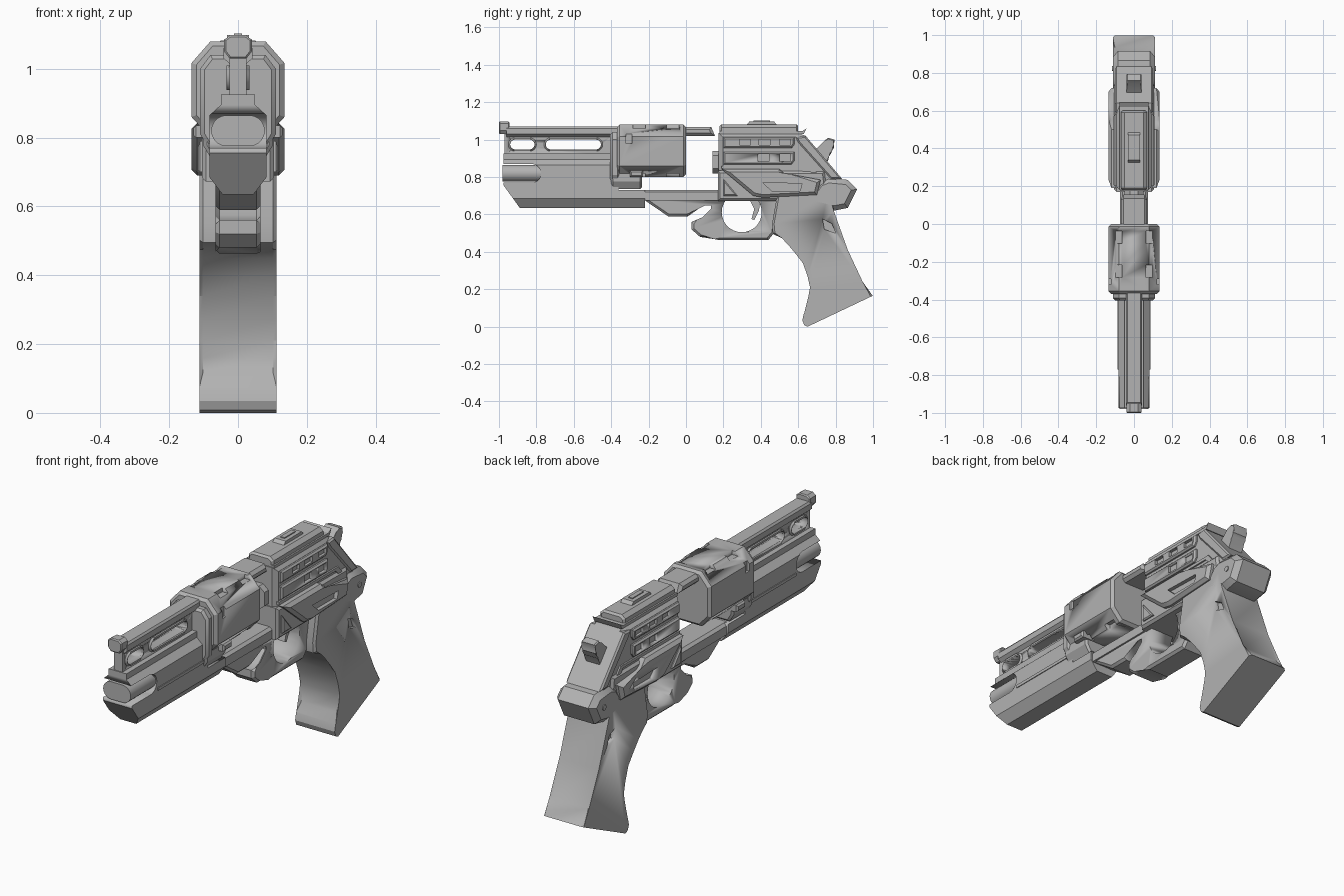
import bpy, bmesh, math

if "Cube" in bpy.data.objects:
    bpy.data.objects.remove(bpy.data.objects["Cube"])

gray = bpy.data.materials.new("gunmetal_gray")
gray.diffuse_color = (0.45, 0.45, 0.45, 1)
gray.use_nodes = True
gray.node_tree.nodes["Principled BSDF"].inputs["Base Color"].default_value = gray.diffuse_color


def finish(name, bm, angle=28):
    bmesh.ops.recalc_face_normals(bm, faces=bm.faces[:])
    me = bpy.data.meshes.new(name)
    bm.to_mesh(me)
    bm.free()
    me.materials.append(gray)
    ob = bpy.data.objects.new(name, me)
    bpy.context.collection.objects.link(ob)
    bpy.ops.object.select_all(action='DESELECT')
    ob.select_set(True)
    bpy.context.view_layer.objects.active = ob
    bpy.ops.object.shade_smooth_by_angle(angle=math.radians(angle))
    return ob


def prism(name, pts, x0, x1=None, bevel=0, skip=None):
    """Side profile (y, z) extruded across x; bevel chamfers the rims of both sides."""
    if x1 is None:
        x0, x1 = -x0, x0
    bm = bmesh.new()
    rings = [[bm.verts.new((x, y, z)) for y, z in pts] for x in (x0, x1)]
    caps = [bm.faces.new(r) for r in rings]
    n = len(pts)
    for i in range(n):
        j = (i + 1) % n
        bm.faces.new((rings[0][i], rings[0][j], rings[1][j], rings[1][i]))
    if bevel:
        edges = [e for f in caps for e in f.edges
                 if not (skip and skip((e.verts[0].co + e.verts[1].co) / 2))]
        bmesh.ops.bevel(bm, geom=edges, offset=bevel, segments=1, affect='EDGES', clamp_overlap=True)
    return finish(name, bm)


def loft(name, half, y0, y1, bevel=0):
    """Mirrored half section (x, z), listed top to bottom, extruded along y."""
    sec = half + [(-x, z) for x, z in reversed(half)]
    bm = bmesh.new()
    rings = [[bm.verts.new((x, y, z)) for x, z in sec] for y in (y0, y1)]
    caps = [bm.faces.new(r) for r in rings]
    n = len(sec)
    for i in range(n):
        j = (i + 1) % n
        bm.faces.new((rings[0][i], rings[0][j], rings[1][j], rings[1][i]))
    if bevel:
        bmesh.ops.bevel(bm, geom=[e for f in caps for e in f.edges], offset=bevel,
                        segments=1, affect='EDGES', clamp_overlap=True)
    return finish(name, bm)


def box(y0, y1, z0, z1):
    return [(y0, z0), (y1, z0), (y1, z1), (y0, z1)]


def stadium(a0, a1, b0, b1, n=10):
    """Slot outline with round ends along the first axis."""
    r, c = (b1 - b0) / 2, (b0 + b1) / 2
    arc = [(r * math.sin(math.pi * i / n), r * math.cos(math.pi * i / n)) for i in range(n + 1)]
    return [(a1 - r + s, c + t) for s, t in arc] + [(a0 + r - s, c - t) for s, t in arc]


def cut(ob, cutter):
    m = ob.modifiers.new("cut", 'BOOLEAN')
    m.operation, m.object, m.solver = 'DIFFERENCE', cutter, 'EXACT'
    bpy.context.view_layer.objects.active = ob
    bpy.ops.object.modifier_apply(modifier=m.name)
    bpy.data.objects.remove(cutter)


def both(name, pts, x0, x1, bevel=0):
    for s, tag in ((1, "right"), (-1, "left")):
        prism(f"{name}_{tag}", pts, min(s * x0, s * x1), max(s * x0, s * x1), bevel)


# Barrel body with slanted muzzle and a side scoop showing the bore housing
body = loft("barrel_body", [(.05, .925), (.05, .895), (.083, .865), (.083, .685), (.045, .635)], -.975, -.22)
cut(body, prism("c", [(-1.1, .76), (-.975, .755), (-.885, .63), (-.885, .5), (-1.1, .5)], .2))
cut(body, prism("c", stadium(-1.1, -.775, .77, .87), .2))
cut(body, prism("c", box(-.36, -.1, .73, 1.0), .2))
loft("bore_housing", [(z, x) for z, x in stadium(-.078, .078, .775, .865) if z >= 0], -.98, -.77)
both("barrel_ridge", box(-.77, -.38, .77, .785), .075, .087)

# Slotted web, top rail and front sight
web = prism("barrel_web", box(-.97, -.37, .91, 1.04), .024)
rims = []
for a, b in ((-.95, -.80), (-.76, -.445)):
    rims.append(prism("slot_rim", stadium(a, b, .938, 1.01), .033, bevel=.008))
for ob in [web] + rims:
    for a, b in ((-.94, -.81), (-.75, -.455)):
        cut(ob, prism("c", stadium(a, b, .948, 1.0), .2))
loft("top_rail", [(.034, 1.07), (.042, 1.06), (.042, 1.03), (.024, 1.015)], -.96, -.36)
loft("front_sight", [(.022, 1.098), (.04, 1.085), (.04, 1.05), (.024, 1.03)], -1.0, -.945, .005)

# Shroud in front of the cylinder
loft("cylinder_shroud", [(.08, 1.04), (.11, 1.0), (.11, .81), (.08, .76)], -.405, -.355, .012)
loft("shroud_foot", [(.1, .82), (.1, .775), (.075, .735)], -.40, -.235, .01)
both("crane_latch", box(-.30, -.23, .80, .835), .06, .13, .008)

# Octagonal cylinder with notched edges
cyl = loft("cylinder", [(.08, 1.08), (.135, 1.017), (.135, .86), (.08, .80)], -.37, 0, .014)
for y in (-.25, -.07):
    for s in (-1, 1):
        for z in (1.08, .80):
            cut(cyl, prism("c", box(y - .033, y + .033, z - .02, z + .03), s * .08 - .017, s * .08 + .017))
for s in (-1, 1):
    cut(cyl, prism("c", box(-.32, -.29, .98, 1.04), s * .135 - .012, s * .135 + .012))
prism("top_strap", [(-.02, 1.02), (.155, 1.02), (.135, 1.068), (-.02, 1.068)], .07, bevel=.015)
loft("recoil_nub", [(.02, .94), (.05, .915), (.05, .845), (.02, .82)], .142, .22)

# Lower bar, trigger guard and trigger
loft("lower_bar", [(.06, .732), (.075, .72), (.075, .675)], -.24, .25)
guard = prism("trigger_guard", [
    (-.22, .70), (-.22, .675), (-.095, .59), (.01, .59), (.06, .64), (.10, .66), (.145, .66),
    (.145, .625), (.095, .575), (.06, .56), (.03, .56), (.03, .52), (.075, .48), (.155, .48),
    (.18, .463), (.44, .463), (.47, .50), (.50, .70)], .066, bevel=.012)
hole = [(.298 + .107 * math.cos(t * math.pi / 14), .612 + .107 * math.sin(t * math.pi / 14)) for t in range(28)]
cut(guard, prism("c", hole, .2))
prism("trigger", [(.33, .70), (.40, .70), (.39, .62), (.365, .57), (.35, .575), (.365, .63)], .02)

# Rear frame, with chamfered flanks
prism("rear_frame", [(.175, 1.035), (.175, .675), (.72, .675), (.83, .79), (.64, 1.02), (.60, 1.035)],
      .092, bevel=.022)
prism("lower_frame", [(.17, .835), (.17, .672), (.76, .672), (.74, .83)], .105, bevel=.012)
loft("frame_top", [(.05, 1.082), (.07, 1.065), (.07, 1.02)], .18, .60, .01)
prism("frame_top_lip", [(.18, 1.03), (.63, 1.03), (.645, 1.06), (.62, 1.045), (.18, 1.045)], .078)
prism("rear_sight_rail", [(.32, 1.075), (.34, 1.098), (.47, 1.098), (.49, 1.075)], .032)
prism("rear_sight_slot", box(.36, .45, 1.09, 1.103), .012)
for name, z0, z1, spots in (("upper_side_bar", .955, 1.012, (.285, .39, .50)),
                            ("lower_side_bar", .868, .935, (.385, .50))):
    bar = prism(name, [(.20, z0), (.565, z0), (.58, z0 + .02), (.58, z1), (.20, z1)], .108, bevel=.008)
    for y in spots:
        cut(bar, prism("c", box(y, y + .06, z0 + .016, z1 - .012), .094, .2))
        cut(bar, prism("c", box(y, y + .06, z0 + .016, z1 - .012), -.2, -.094))
prism("rear_slope_band", [(.585, 1.015), (.64, 1.02), (.835, .79), (.775, .79), (.60, .985)], .1, bevel=.008)
prism("mid_rib", [(.19, .845), (.65, .845), (.69, .80), (.72, .80), (.67, .86), (.19, .86)], .1)

# Flared side wings with a recessed pocket, and the vents under them
wing = prism("side_wing", [(.19, .842), (.50, .842), (.55, .80), (.72, .785), (.70, .705), (.41, .69), (.36, .70)],
             .135, bevel=.016)
pocket = [(.41, .77), (.62, .765), (.61, .725), (.46, .725)]
cut(wing, prism("c", pocket, .115, .2))
cut(wing, prism("c", pocket, -.2, -.115))
both("wing_vent", [(.20, .79), (.20, .70), (.275, .70)], .09, .116, .006)

# Hammer with a stepped thumb spur
prism("hammer", [(.66, .84), (.68, .94), (.70, .955), (.745, .99), (.76, 1.01), (.795, 1.0), (.785, .975),
                 (.79, .955), (.775, .945), (.775, .925), (.76, .915), (.76, .89), (.74, .87), (.75, .83)],
      .04, bevel=.006)

# Grip cap and pins
prism("grip_cap", [(.63, .66), (.71, .775), (.76, .795), (.865, .785), (.915, .735), (.865, .635), (.79, .62)],
      .112, bevel=.026)
both("grip_pin", [(.823 + .014 * math.cos(k * math.pi / 6), .712 + .014 * math.sin(k * math.pi / 6))
                  for k in range(12)], .10, .116)

# Grip, chamfered front and back with a flared full-width butt
grip = prism("grip", [
    (.49, .72), (.77, .72), (.79, .62), (.865, .41), (.935, .235), (.998, .165), (.65, 0), (.632, .008),
    (.622, .035), (.63, .07), (.655, .12), (.665, .16), (.663, .21), (.65, .27), (.625, .34), (.592, .40),
    (.55, .45), (.51, .475), (.465, .495), (.46, .55)], .112, bevel=.042,
    skip=lambda c: c.z < .10 or c.z > .7)
for s in (-1, 1):
    cut(grip, prism("c", [(.73, .575), (.78, .55), (.80, .50), (.74, .52)], s * .115 - .025, s * .115 + .025))
